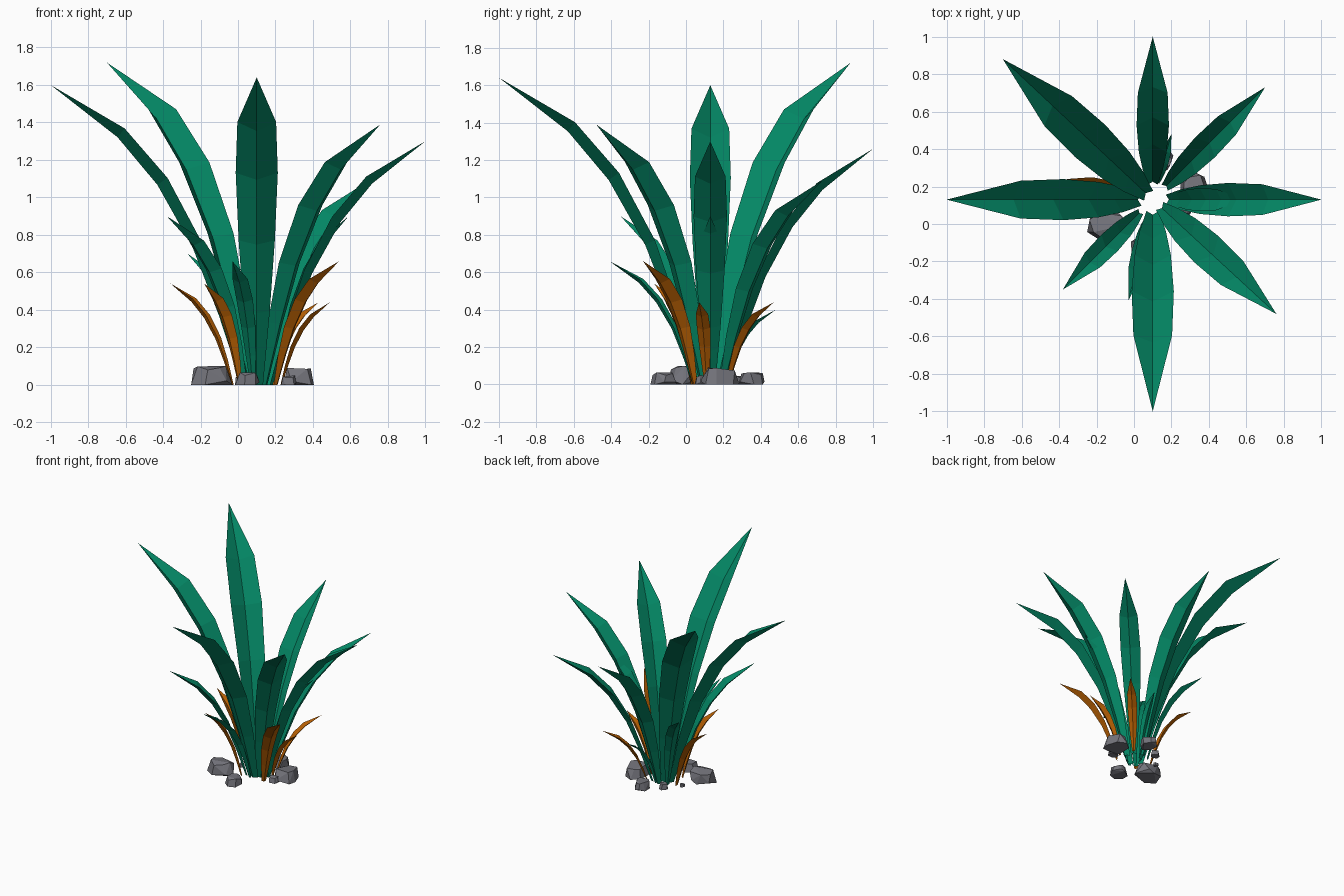
import bpy, bmesh, math, random
from mathutils import Vector

cube = bpy.data.objects.get("Cube")
if cube:
    bpy.data.objects.remove(cube, do_unlink=True)


def make_material(name, color):
    mat = bpy.data.materials.new(name)
    mat.use_nodes = True
    mat.diffuse_color = (*color, 1)
    mat.node_tree.nodes["Principled BSDF"].inputs["Base Color"].default_value = (*color, 1)
    return mat


GREEN = make_material("leaf_green", (0.001, 0.24, 0.128))
ORANGE = make_material("dry_leaf_orange", (0.47, 0.115, 0.001))
GREY = make_material("stone_grey", (0.175, 0.175, 0.2))

CENTRE = Vector((0.1, 0.13, 0))
# Leaf template: outward reach, height and width, each as a fraction
TEMPLATE = [(0, 0, .3), (.1, .24, .62), (.22, .47, .86), (.4, .69, 1), (.62, .855, .92), (1, 1, 0)]


def add_object(name, bm, mat):
    bmesh.ops.recalc_face_normals(bm, faces=bm.faces)
    mesh = bpy.data.meshes.new(name)
    bm.to_mesh(mesh)
    bm.free()
    mesh.materials.append(mat)
    obj = bpy.data.objects.new(name, mesh)
    bpy.context.collection.objects.link(obj)


def add_leaf(name, tip, mat, base_radius, width_ratio=0.137):
    """Arching blade with a V-shaped cross-section, keel on the outside."""
    tip = Vector(tip)
    flat = Vector((tip.x, tip.y, 0)) - CENTRE
    reach, out = flat.length, flat.normalized()
    side = Vector((-out.y, out.x, 0))
    width = width_ratio * tip.z
    path = [CENTRE + out * (base_radius + (reach - base_radius) * f) + Vector((0, 0, tip.z * h))
            for f, h, w in TEMPLATE]
    bm = bmesh.new()
    rows = []
    for i, (f, h, w) in enumerate(TEMPLATE[:-1]):
        along = (path[i + 1] - path[max(i - 1, 0)]).normalized()
        outward = out if i == 0 else along.cross(side)
        if outward.dot(out) < 0:
            outward = -outward
        half = side * width * w / 2
        keel = path[i] + outward * width * w * 0.3
        rows.append([bm.verts.new(p) for p in (path[i] - half, keel, path[i] + half)])
    for a, b in zip(rows, rows[1:]):
        for k in (0, 1):
            bm.faces.new((a[k], a[k + 1], b[k + 1], b[k]))
    end = bm.verts.new(tip)
    for k in (0, 1):
        bm.faces.new((rows[-1][k], rows[-1][k + 1], end))
    add_object(name, bm, mat)


def add_rock(name, centre, size, seed):
    """Angular stone: hull of two jittered rings, fitted to its size."""
    rng = random.Random(seed)
    bm = bmesh.new()
    for i in range(14):
        a = math.tau * (i % 7 + rng.uniform(-.3, .3)) / 7
        top = i >= 7
        r = rng.uniform(.7, .95) if top else rng.uniform(.95, 1.1)
        z = rng.uniform(.7, 1) if top else rng.choice((0, 0, .2))
        bm.verts.new((r * math.cos(a), r * math.sin(a), z))
    bmesh.ops.convex_hull(bm, input=bm.verts)
    loose = [v for v in bm.verts if not v.link_faces]
    bmesh.ops.delete(bm, geom=loose, context='VERTS')
    bmesh.ops.dissolve_limit(bm, angle_limit=math.radians(14), verts=bm.verts, edges=bm.edges)
    for axis in range(3):
        low = min(v.co[axis] for v in bm.verts)
        span = max(v.co[axis] for v in bm.verts) - low
        start = 0 if axis == 2 else centre[axis] - size[axis] / 2
        for v in bm.verts:
            v.co[axis] = start + (v.co[axis] - low) / span * size[axis]
    add_object(name, bm, GREY)


# Tall outer leaves
for i, (tip, radius) in enumerate([((.1, 1, 1.26), .08), ((.7, .73, 1.09), .09), ((1, .13, 1.3), .07),
                                   ((.76, -.48, 1.39), .05), ((.1, -1, 1.64), .06),
                                   ((-1, .13, 1.6), .06), ((-.7, .88, 1.72), .03)]):
    add_leaf(f"tall_leaf_{i + 1}", tip, GREEN, radius)

# Short green leaves
for i, tip in enumerate([(-.38, -.35, .9), (.59, .13, .9), (-.27, .48, .7),
                         (-.03, -.41, .66), (.2, .48, .4)]):
    add_leaf(f"short_leaf_{i + 1}", tip, GREEN, .09)

# Dry leaves
for i, tip in enumerate([(.54, -.23, .66), (.43, .47, .44), (.49, .07, .44),
                         (-.18, -.17, .54), (-.36, .24, .54)]):
    add_leaf(f"dry_leaf_{i + 1}", tip, ORANGE, .13, 0.165)

# Stones around the base
for i, (centre, size) in enumerate([((-.14, -.01), (.22, .16, .1)), ((.325, .18), (.16, .21, .09)),
                                    ((.05, -.12), (.13, .14, .065)), ((.155, .35), (.11, .14, .065)),
                                    ((.27, .08), (.08, .07, .05)), ((.02, .27), (.07, .07, .045)),
                                    ((-.08, .16), (.04, .04, .025))]):
    add_rock(f"stone_{i + 1}", centre, size, i + 3)
